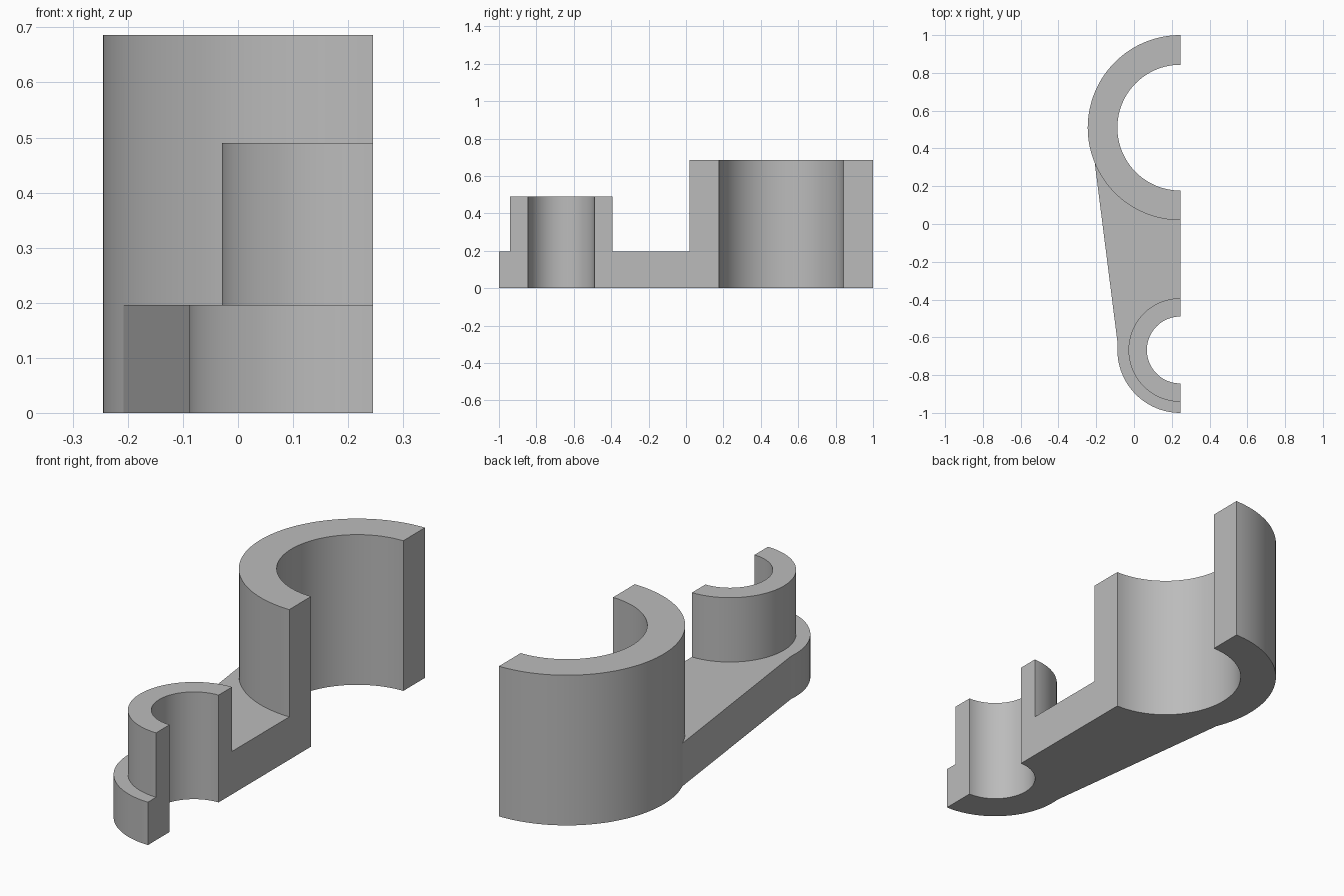
import bpy
import bmesh
import math

if "Cube" in bpy.data.objects:
    bpy.data.objects.remove(bpy.data.objects["Cube"], do_unlink=True)

CUT_X = 0.245                  # flat section plane
BIG_Y, SMALL_Y = 0.51, -0.667  # bore centres
WEB_TOP, BIG_TOP, SMALL_TOP = 0.196, 0.686, 0.49
SEG = 64
BIG_JOIN, SMALL_JOIN = 24, 34  # arc steps where the arm's side wall lands


def half_arc(centre_y, radius):
    """Half circle on the -x side of the section plane, from -y round to +y."""
    angles = [math.pi * i / SEG for i in range(SEG + 1)]
    return [(CUT_X - radius * math.sin(a), centre_y - radius * math.cos(a)) for a in angles]


big_outer, big_bore = half_arc(BIG_Y, 0.49), half_arc(BIG_Y, 0.333)
flange, small_outer, small_bore = (half_arc(SMALL_Y, r) for r in (0.333, 0.274, 0.177))

# Plan: two half rings joined by the arm and its end flange
regions = [
    big_outer + big_bore[::-1],
    small_outer + small_bore[::-1],
    flange[:SMALL_JOIN + 1] + big_outer[:BIG_JOIN + 1][::-1] + small_outer[::-1],
]
bm = bmesh.new()
for outline in regions:
    bm.faces.new([bm.verts.new((x, y, 0)) for x, y in outline])
bmesh.ops.remove_doubles(bm, verts=bm.verts, dist=0.0001)


def raise_faces(faces, height):
    """Extrude faces upward and return the new top faces."""
    geom = bmesh.ops.extrude_face_region(bm, geom=faces)["geom"]
    verts = [g for g in geom if isinstance(g, bmesh.types.BMVert)]
    bmesh.ops.translate(bm, verts=verts, vec=(0, 0, height))
    return [g for g in geom if isinstance(g, bmesh.types.BMFace)]


# Raise the whole plan to arm height, then each boss to its own height
tops = raise_faces(bm.faces[:], WEB_TOP)
big_top = [f for f in tops if min(v.co.y for v in f.verts) > 0]
small_top = [f for f in tops if max(v.co.y for v in f.verts) < -0.3]
for faces, height in ((big_top, BIG_TOP), (small_top, SMALL_TOP)):
    raise_faces(faces, height - WEB_TOP)
    for face in faces:
        if face.is_valid:
            bm.faces.remove(face)

# Merge coplanar wall pieces
bmesh.ops.dissolve_limit(bm, angle_limit=0.005, verts=bm.verts[:], edges=bm.edges[:])
bmesh.ops.recalc_face_normals(bm, faces=bm.faces[:])

mesh = bpy.data.meshes.new("sectioned_lever_arm")
bm.to_mesh(mesh)
bm.free()
lever = bpy.data.objects.new("sectioned_lever_arm", mesh)
bpy.context.collection.objects.link(lever)

# Plain grey metal
grey = bpy.data.materials.new("plain_grey")
grey.use_nodes = True
colour = (0.5, 0.5, 0.5, 1)
grey.diffuse_color = colour
grey.node_tree.nodes["Principled BSDF"].inputs["Base Color"].default_value = colour
mesh.materials.append(grey)

bpy.ops.object.select_all(action="DESELECT")
lever.select_set(True)
bpy.context.view_layer.objects.active = lever
bpy.ops.object.shade_smooth_by_angle(angle=math.radians(5))
